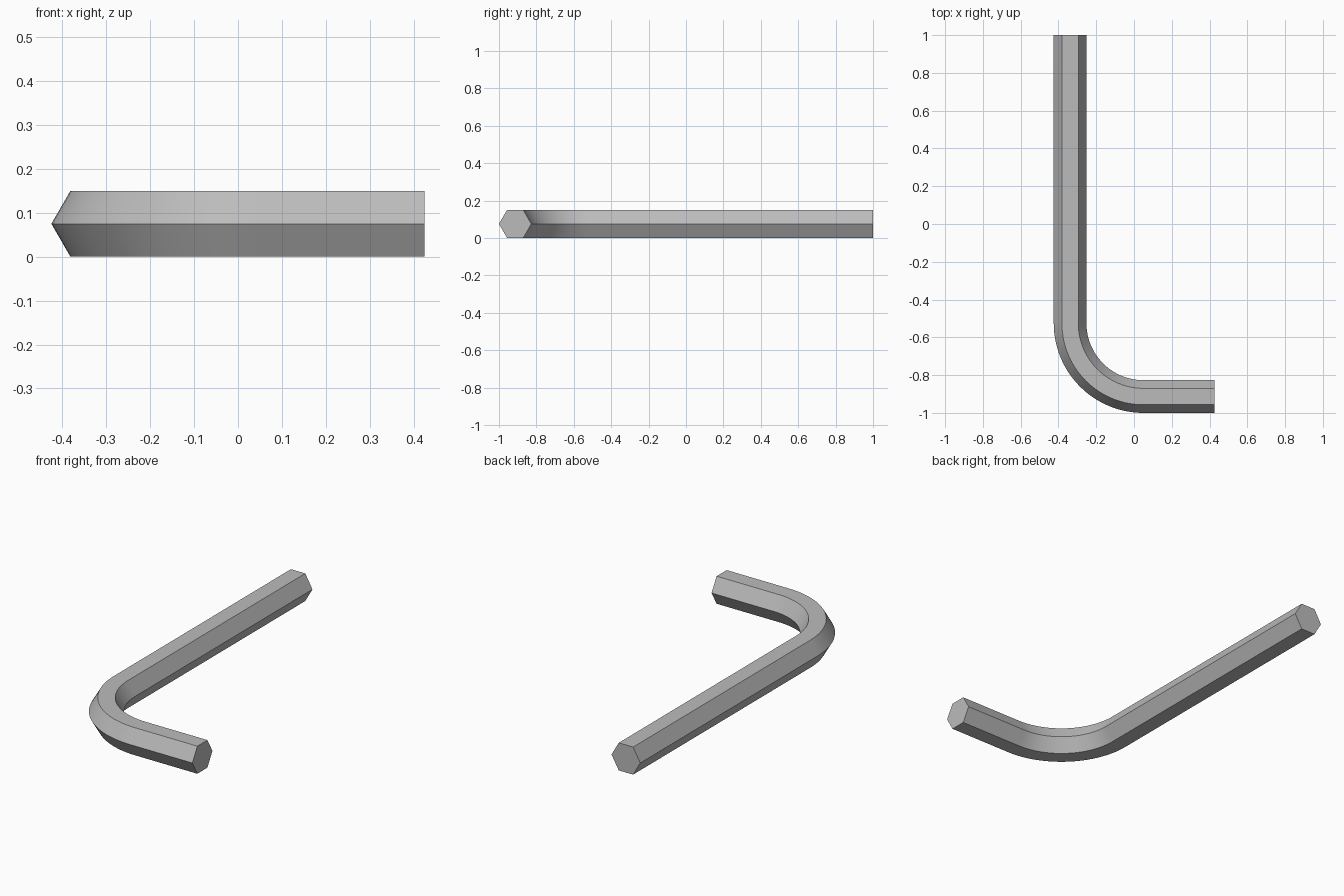
import bpy, bmesh
from math import cos, sin, pi, radians

cube = bpy.data.objects.get("Cube")
if cube:
    bpy.data.objects.remove(cube)

HALF_FLAT = 0.075                       # half the distance across flats
CORNER = HALF_FLAT / cos(pi / 6)        # centre to hexagon corner
BEND_X, BEND_Y = 0.05, -0.525           # centre of the bend
BEND_R = 0.475 - CORNER                 # radius of the centreline
BEND_STEPS = 28

# Steel material
steel = bpy.data.materials.new("grey steel")
steel.use_nodes = True
colour = (0.5, 0.5, 0.5, 1)
steel.diffuse_color = colour
steel.node_tree.nodes["Principled BSDF"].inputs["Base Color"].default_value = colour

# Stations along the bar: centre point and outward direction
stations = [((BEND_X - BEND_R, 1.0), (-1, 0))]
for i in range(BEND_STEPS + 1):
    a = pi + pi / 2 * i / BEND_STEPS
    out = (cos(a), sin(a))
    stations.append(((BEND_X + BEND_R * out[0], BEND_Y + BEND_R * out[1]), out))
stations.append(((0.425, BEND_Y - BEND_R), (0, -1)))

# Hexagonal bar swept through the stations
bm = bmesh.new()
rings = []
for (x, y), (ox, oy) in stations:
    ring = []
    for k in range(6):
        u, z = CORNER * cos(k * pi / 3), CORNER * sin(k * pi / 3)
        ring.append(bm.verts.new((x + u * ox, y + u * oy, HALF_FLAT + z)))
    rings.append(ring)
for a, b in zip(rings, rings[1:]):
    for k in range(6):
        n = (k + 1) % 6
        bm.faces.new((a[k], a[n], b[n], b[k]))

# Flat end caps
bm.faces.new(rings[0])
bm.faces.new(rings[-1])
bmesh.ops.recalc_face_normals(bm, faces=bm.faces)

mesh = bpy.data.meshes.new("hex_bar")
bm.to_mesh(mesh)
bm.free()
mesh.materials.append(steel)
bar = bpy.data.objects.new("hex_bar", mesh)
bpy.context.collection.objects.link(bar)

# Smooth bend, crisp hexagon edges
bpy.ops.object.select_all(action="DESELECT")
bar.select_set(True)
bpy.context.view_layer.objects.active = bar
bpy.ops.object.shade_smooth_by_angle(angle=radians(30))
